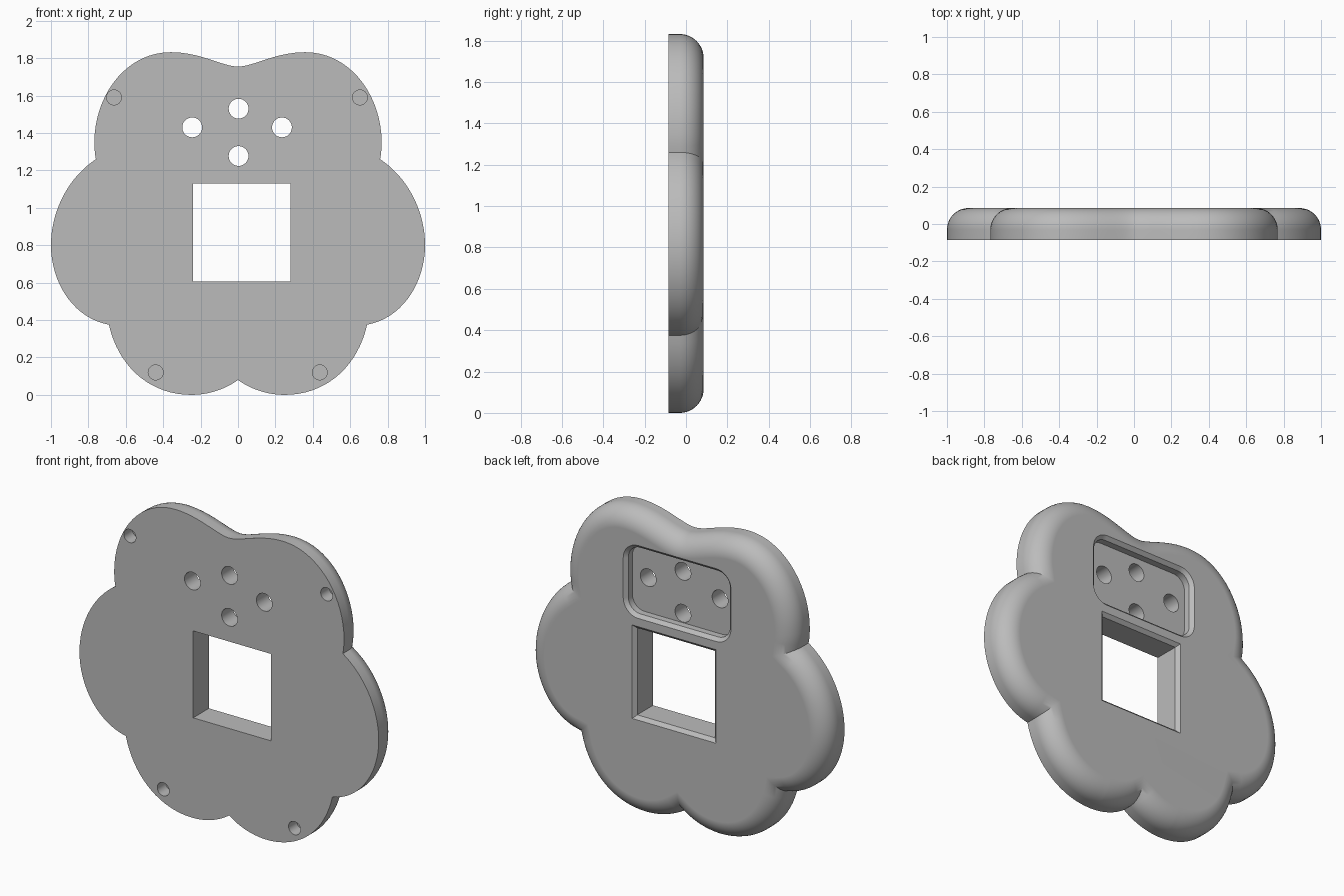
import bpy, bmesh, math
from mathutils import Vector
from mathutils.geometry import interpolate_bezier

cube = bpy.data.objects.get("Cube")
if cube:
    bpy.data.objects.remove(cube, do_unlink=True)

FRONT, BACK = -0.085, 0.085
FILLET = 0.115
LIP = 0.02

grey = bpy.data.materials.new("plain grey")
grey.use_nodes = True
grey.diffuse_color = (0.5, 0.5, 0.5, 1)
grey.node_tree.nodes["Principled BSDF"].inputs["Base Color"].default_value = (0.5, 0.5, 0.5, 1)


def inset(outline, d):
    """Mitred inward offset of a clockwise (x, z) outline."""
    out = []
    for i, p in enumerate(outline):
        a = (p - outline[i - 1]).normalized()
        b = (outline[(i + 1) % len(outline)] - p).normalized()
        n1, n2 = Vector((a.y, -a.x)), Vector((b.y, -b.x))
        out.append(p + (n1 + n2) * d / (1 + n1.dot(n2)))
    return out


def loft(name, outline, levels):
    """Closed solid through (y, inset) levels of one outline."""
    bm = bmesh.new()
    rings = [[bm.verts.new((p.x, y, p.y)) for p in inset(outline, d)] for y, d in levels]
    n = len(outline)
    for r, s in zip(rings, rings[1:]):
        for i in range(n):
            j = (i + 1) % n
            bm.faces.new((r[i], r[j], s[j], s[i]))
    bm.faces.new(rings[0])
    bm.faces.new(rings[-1])
    bmesh.ops.recalc_face_normals(bm, faces=bm.faces)
    mesh = bpy.data.meshes.new(name)
    bm.to_mesh(mesh)
    bm.free()
    mesh.materials.append(grey)
    obj = bpy.data.objects.new(name, mesh)
    bpy.context.collection.objects.link(obj)
    return obj


def circle(x, z, r, n=32):
    return [Vector((x + r * math.sin(t), z + r * math.cos(t)))
            for t in (2 * math.pi * i / n for i in range(n))]


def rounded_box(x0, x1, z0, z1, r, n=8):
    pts = []
    corners = ((x1 - r, z1 - r), (x1 - r, z0 + r), (x0 + r, z0 + r), (x0 + r, z1 - r))
    for k, (x, z) in enumerate(corners):
        for i in range(n + 1):
            t = math.pi / 2 * (k + i / n)
            pts.append(Vector((x + r * math.sin(t), z + r * math.cos(t))))
    return pts


# Petal outline: half as Bezier arcs (handle, handle, end), then mirrored
arcs = [
    ((0.08, 1.755), (0.2, 1.832), (0.36, 1.832)),
    ((0.6, 1.832), (0.768, 1.6), (0.768, 1.35)),
    ((0.768, 1.32), (0.766, 1.29), (0.76, 1.26)),
    ((0.91, 1.16), (1, 0.98), (1, 0.8)),
    ((1, 0.6), (0.88, 0.41), (0.69, 0.375)),
    ((0.64, 0.15), (0.47, 0), (0.25, 0)),
    ((0.15, 0), (0.06, 0.035), (0, 0.08)),
]
half = [Vector((0, 1.755))]
for h1, h2, end in arcs:
    steps = 4 if abs(end[0] - half[-1].x) < 0.02 else 18
    half += interpolate_bezier(half[-1], Vector(h1), Vector(h2), Vector(end), steps)[1:]
half = [Vector((p[0], p[1])) for p in half]
outline = half + [Vector((-p.x, p.y)) for p in reversed(half[1:-1])]

# Plate with a quarter-round edge on the back
levels = [(FRONT, 0)]
for i in range(13):
    t = math.pi / 2 * i / 12
    levels.append((BACK - FILLET + FILLET * math.sin(t), FILLET * (1 - math.cos(t))))
plate = loft("petal_plate", outline, levels)

# Cutters: square window, rounded recess, through holes, blind corner holes
lip_levels = [(BACK - LIP, 0), (BACK + LIP, -2 * LIP)]
window = [Vector(p) for p in ((-0.24, 1.13), (0.28, 1.13), (0.28, 0.605), (-0.24, 0.605))]
cutters = [
    loft("window_cutter", window, [(FRONT - 0.05, 0)] + lip_levels),
    loft("recess_cutter", rounded_box(-0.34, 0.34, 1.22, 1.62, 0.08),
         [(BACK - 0.06, 0)] + lip_levels),
]
for x, z in ((0.003, 1.53), (-0.245, 1.43), (0.235, 1.43), (0.003, 1.277)):
    cutters.append(loft("through_hole_cutter", circle(x, z, 0.053), [(-0.2, 0), (0.2, 0)]))
for x, z in ((-0.663, 1.59), (0.652, 1.59), (-0.44, 0.12), (0.437, 0.12)):
    cutters.append(loft("corner_hole_cutter", circle(x, z, 0.04), [(-0.2, 0), (FRONT + 0.08, 0)]))

bpy.ops.object.select_all(action='DESELECT')
bpy.context.view_layer.objects.active = plate
plate.select_set(True)
for cutter in cutters:
    cutter.hide_render = True
    mod = plate.modifiers.new("cut", 'BOOLEAN')
    mod.operation = 'DIFFERENCE'
    mod.solver = 'EXACT'
    mod.object = cutter
    bpy.ops.object.modifier_apply(modifier=mod.name)
    bpy.data.objects.remove(cutter, do_unlink=True)

# Smooth rounded edge, crisp cuts, flat faces kept flat
bpy.ops.object.shade_smooth_by_angle(angle=math.radians(30))
weighted = plate.modifiers.new("flat faces", 'WEIGHTED_NORMAL')
weighted.keep_sharp = True
